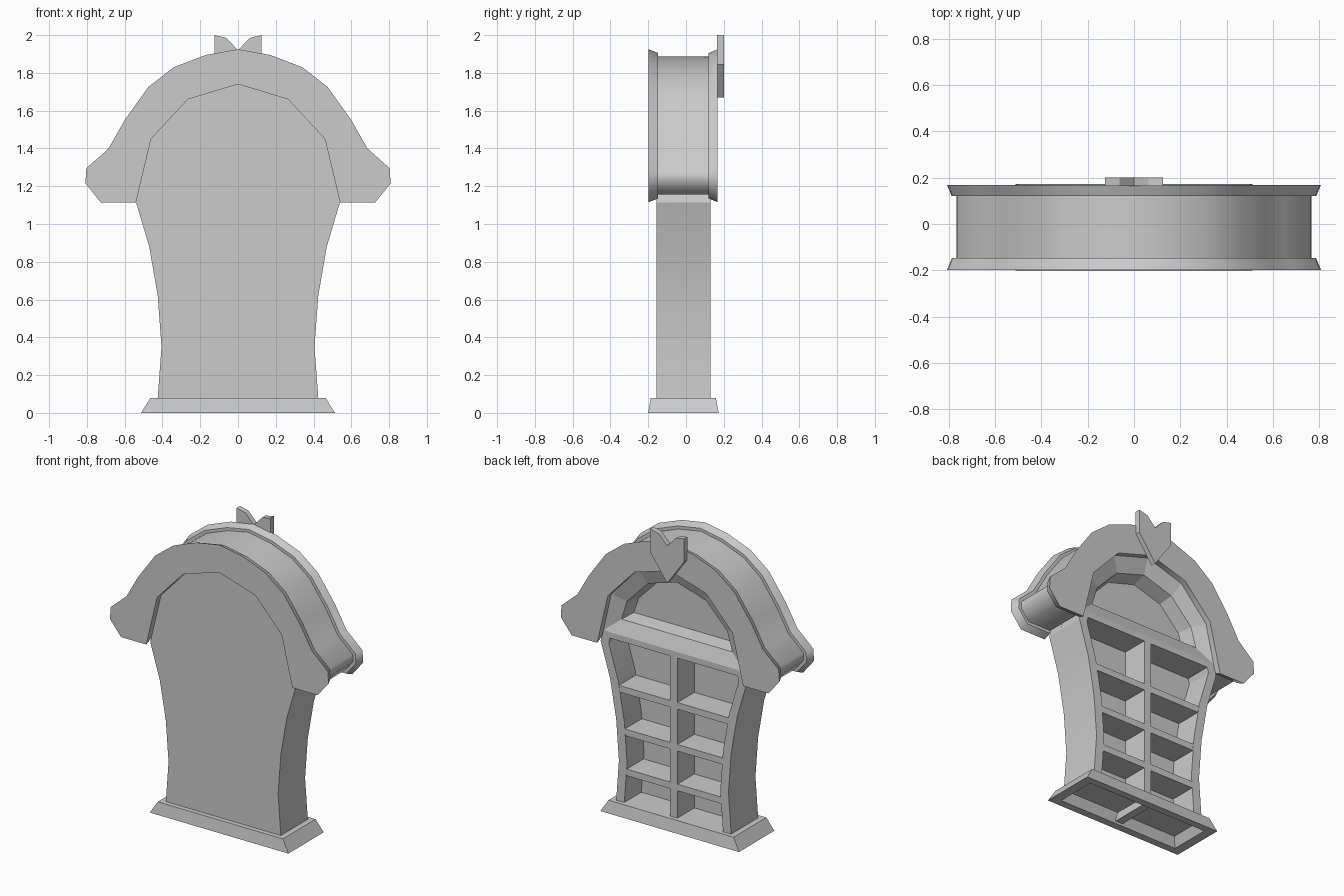
import bpy, bmesh, math
from mathutils import Vector

if "Cube" in bpy.data.objects:
    bpy.data.objects.remove(bpy.data.objects["Cube"])


def finish(bm, name, smooth=0):
    bmesh.ops.recalc_face_normals(bm, faces=bm.faces)
    me = bpy.data.meshes.new(name)
    bm.to_mesh(me)
    bm.free()
    ob = bpy.data.objects.new(name, me)
    bpy.context.collection.objects.link(ob)
    if smooth:
        bpy.ops.object.select_all(action='DESELECT')
        ob.select_set(True)
        bpy.context.view_layer.objects.active = ob
        bpy.ops.object.shade_smooth_by_angle(angle=math.radians(smooth))
    return ob


def loft(name, loops, smooth=0):
    """Join equal-length closed loops with quads and cap both ends."""
    bm = bmesh.new()
    rings = [[bm.verts.new(p) for p in loop] for loop in loops]
    n = len(rings[0])
    for a, b in zip(rings, rings[1:]):
        for i in range(n):
            j = (i + 1) % n
            bm.faces.new((a[i], a[j], b[j], b[i]))
    bm.faces.new(rings[0])
    bm.faces.new(rings[-1])
    return finish(bm, name, smooth)


def at_y(pts, y):
    return [(x, y, z) for x, z in pts]


def prism(name, pts, y0, y1, smooth=0):
    return loft(name, [at_y(pts, y0), at_y(pts, y1)], smooth)


def box(name, x0, x1, y0, y1, z0, z1):
    return prism(name, [(x0, z0), (x1, z0), (x1, z1), (x0, z1)], y0, y1)


def mirrored(half):
    """Half outline ending at x = 0 -> full symmetric outline."""
    return half + [(-x, z) for x, z in reversed(half) if x > 0]


def inset(pts, d):
    """Offset an open polyline to its left by d with mitred corners."""
    v = [Vector(p) for p in pts]
    dirs = [(b - a).normalized() for a, b in zip(v, v[1:])]
    nor = [Vector((-t.y, t.x)) for t in dirs]
    out = []
    for i, p in enumerate(v):
        n1, n2 = nor[max(i - 1, 0)], nor[min(i, len(nor) - 1)]
        out.append(tuple(p + (n1 + n2) * d / (1 + n1.dot(n2))))
    return out


# Shared outlines (right half, bottom to top)
SIDE = [(.425, .08), (.405, .35), (.425, .62), (.47, .88), (.54, 1.115)]
ARCH = [(.46, 1.45), (.265, 1.66), (0, 1.74)]
HOOD = [(.54, 1.115), (.727, 1.115), (.808, 1.215), (.803, 1.295), (.685, 1.40),
        (.60, 1.55), (.475, 1.725), (.34, 1.83), (.17, 1.895), (0, 1.925)]
PANEL_Y, BACK_Y = -.05, .13


def width_at(z):
    for (xa, za), (xb, zb) in zip(SIDE, SIDE[1:]):
        if za <= z <= zb:
            return xa + (xb - xa) * (z - za) / (zb - za)
    return SIDE[-1][0]


# Front panel
prism("front_panel", mirrored(SIDE + ARCH), -.155, PANEL_Y, 30)

# Curved side walls of the shelf case
wall_line = SIDE + [(.52, 1.19)]
wall = wall_line + [(x - .06, z) for x, z in reversed(wall_line)]
for s, tag in ((1, "right"), (-1, "left")):
    prism("side_wall_" + tag, [(s * x, z) for x, z in wall], PANEL_Y, BACK_Y, 30)

# Shelves, divider and lintel
for i, z in enumerate((.285, .55, .83)):
    w = width_at(z) - .03
    box(f"shelf_{i + 1}", -w, w, PANEL_Y, BACK_Y - .001, z - .022, z + .022)
box("divider", -.027, .027, PANEL_Y, BACK_Y, .07, 1.16)
box("lintel", -.51, .51, PANEL_Y, BACK_Y, 1.15, 1.19)

# Arched recess above the lintel: sloping rim, then a deeper pocket
outer = mirrored([(.52, 1.19)] + ARCH)
rim = mirrored([(.41, 1.28), (.37, 1.41), (.215, 1.57), (0, 1.635)])
pocket = mirrored([(.385, 1.295), (.35, 1.40), (.205, 1.55), (0, 1.61)])
loft("arch_recess", [at_y(outer, PANEL_Y), at_y(outer, BACK_Y),
                     at_y(rim, .095), at_y(pocket, .0)])

# Hood with flared lips at the front and back
under = mirrored([SIDE[-1]] + ARCH)[::-1]
loops = []
for y, d in ((-.198, 0), (-.148, .02), (-.148, .04), (.12, .04), (.12, .02), (.168, 0)):
    loops.append(at_y(mirrored(inset(HOOD, d)) +
                      [(x, max(z, 1.115 + d)) for x, z in under], y))
loft("hood", loops, 60)


# Base plinth, hollow below
def rect(x, y0, y1, z):
    return [(-x, y0, z), (x, y0, z), (x, y1, z), (-x, y1, z)]


loft("base", [rect(.463, -.187, .158, .08), rect(.513, -.2, .173, 0),
              rect(.45, -.15, .125, 0), rect(.42, -.12, .10, .06)])
box("base_rib", -.027, .027, -.14, .115, .01, .065)

# Forked crest on the back of the hood
crest = [(0, 1.67), (.125, 1.845), (.125, 2.0), (.062, 1.985), (0, 1.92)]
prism("crest", crest + [(-x, z) for x, z in crest[3:0:-1]], .165, .2)
